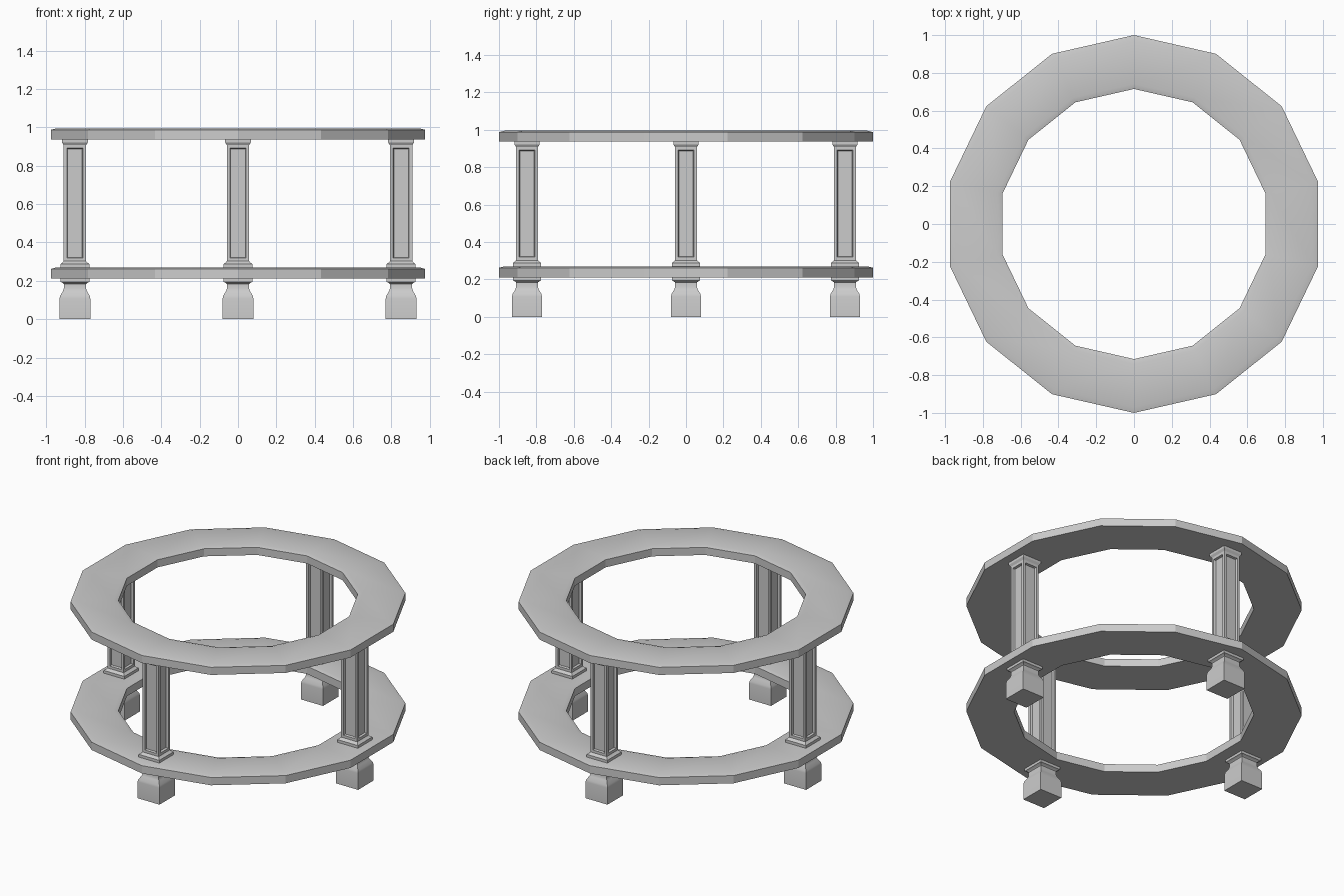
import bpy, bmesh
from math import sin, cos, pi

if "Cube" in bpy.data.objects:
    bpy.data.objects.remove(bpy.data.objects["Cube"])

SIDES = 14
LEG_R = 0.85


def finish(name, bm, loc=(0, 0, 0), angle=30):
    bmesh.ops.recalc_face_normals(bm, faces=bm.faces)
    me = bpy.data.meshes.new(name)
    bm.to_mesh(me)
    bm.free()
    ob = bpy.data.objects.new(name, me)
    ob.location = loc
    bpy.context.collection.objects.link(ob)
    bpy.ops.object.select_all(action='DESELECT')
    ob.select_set(True)
    bpy.context.view_layer.objects.active = ob
    bpy.ops.object.shade_smooth_by_angle(angle=angle * pi / 180)
    return ob


def ring(name, z0, z1):
    # closed cross-section (radius, z) swept round 14 sides, chamfered on top
    c = 0.008
    section = [(0.715, z0), (1.0, z0), (1.0, z1 - c), (0.97, z1),
               (0.742, z1), (0.715, z1 - c)]
    bm = bmesh.new()
    loops = []
    for i in range(SIDES):
        a = pi / 2 + 2 * pi * i / SIDES
        loops.append([bm.verts.new((r * cos(a), r * sin(a), z)) for r, z in section])
    n = len(section)
    for i in range(SIDES):
        p, q = loops[i], loops[(i + 1) % SIDES]
        for j in range(n):
            k = (j + 1) % n
            bm.faces.new((p[j], q[j], q[k], p[k]))
    finish(name, bm, angle=20)


def square_turning(profile):
    # stack of square sections from (half width, z) points
    bm = bmesh.new()
    loops = [[bm.verts.new((sx * h, sy * h, z)) for sx, sy in
              ((-1, -1), (1, -1), (1, 1), (-1, 1))] for h, z in profile]
    for p, q in zip(loops, loops[1:]):
        for j in range(4):
            k = (j + 1) % 4
            bm.faces.new((p[j], p[k], q[k], q[j]))
    bm.faces.new(loops[0][::-1])
    bm.faces.new(loops[-1])
    bmesh.ops.recalc_face_normals(bm, faces=bm.faces)
    return bm


FOOT = [(0.08, 0), (0.08, 0.108), (0.077, 0.122), (0.063, 0.145), (0.058, 0.16),
        (0.058, 0.183), (0.066, 0.19), (0.075, 0.194), (0.075, 0.212)]
COLUMN = [(0.075, 0.265), (0.075, 0.288), (0.066, 0.294), (0.0586, 0.302),
          (0.0586, 0.908), (0.068, 0.922), (0.068, 0.938)]

# top and shelf rings
ring("top_ring", 0.937, 0.995)
ring("shelf_ring", 0.211, 0.27)

# four legs: foot below the shelf, panelled column above
for tag, x, y in (("front", 0, -1), ("right", 1, 0), ("back", 0, 1), ("left", -1, 0)):
    loc = (x * LEG_R, y * LEG_R, 0)
    finish(tag + "_foot", square_turning(FOOT), loc)
    bm = square_turning(COLUMN)
    # recessed panels on the shaft sides
    panels = [f for f in bm.faces if max(v.co.z for v in f.verts) - min(v.co.z for v in f.verts) > 0.4]
    bmesh.ops.inset_individual(bm, faces=panels, thickness=0.024)
    bmesh.ops.inset_individual(bm, faces=panels, thickness=0.005, depth=-0.014)
    finish(tag + "_column", bm, loc)
